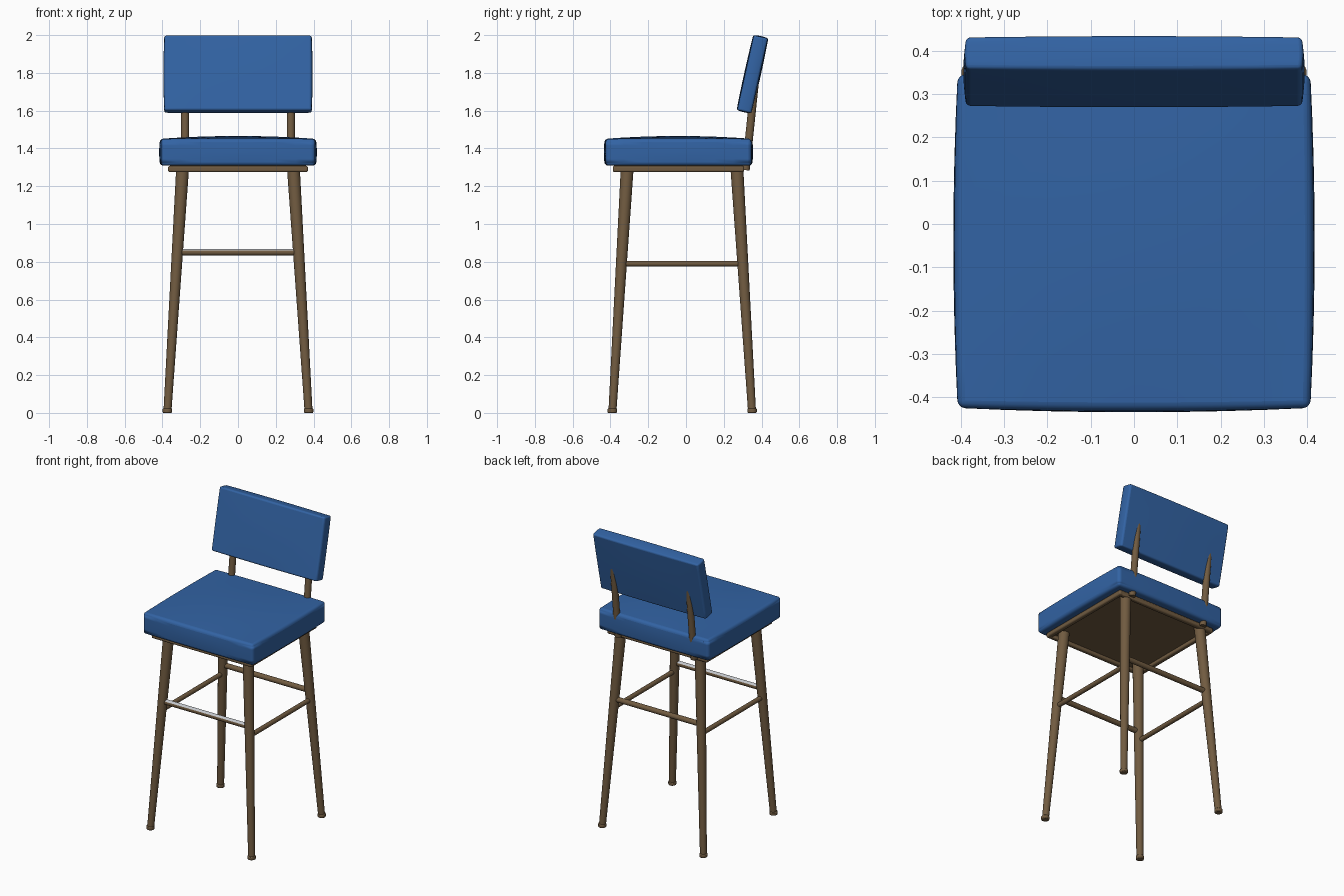
import bpy
import bmesh
from math import radians
from mathutils import Matrix, Vector

if "Cube" in bpy.data.objects:
    bpy.data.objects.remove(bpy.data.objects["Cube"])


def material(name, rgb, roughness=0.6):
    m = bpy.data.materials.new(name)
    m.use_nodes = True
    m.diffuse_color = (*rgb, 1)
    bsdf = m.node_tree.nodes["Principled BSDF"]
    bsdf.inputs["Base Color"].default_value = (*rgb, 1)
    bsdf.inputs["Roughness"].default_value = roughness
    return m


blue = material("blue upholstery", (0.032, 0.125, 0.37))
wood = material("brown wood", (0.165, 0.105, 0.052))
metal = material("grey metal", (0.55, 0.57, 0.6), 0.4)


def finish(name, bm, mat):
    mesh = bpy.data.meshes.new(name)
    bm.to_mesh(mesh)
    bm.free()
    mesh.materials.append(mat)
    obj = bpy.data.objects.new(name, mesh)
    bpy.context.collection.objects.link(obj)
    return obj


def smooth(obj, angle=40):
    bpy.ops.object.select_all(action="DESELECT")
    obj.select_set(True)
    bpy.context.view_layer.objects.active = obj
    bpy.ops.object.shade_smooth_by_angle(angle=radians(angle))


def bevel(obj, width, segments):
    mod = obj.modifiers.new("rounded edges", "BEVEL")
    mod.width = width
    mod.segments = segments
    mod.limit_method = "ANGLE"
    mod.angle_limit = radians(50)


def rod(name, start, end, r1, r2, mat=wood):
    """Round bar between two points, tapering from r1 to r2."""
    a, b = Vector(start), Vector(end)
    axis = b - a
    turn = axis.to_track_quat("Z", "Y").to_matrix().to_4x4()
    bm = bmesh.new()
    bmesh.ops.create_cone(bm, cap_ends=True, segments=24, radius1=r1, radius2=r2,
                          depth=axis.length, matrix=Matrix.Translation((a + b) / 2) @ turn)
    obj = finish(name, bm, mat)
    smooth(obj)
    return obj


def box(name, centre, size, mat=wood, round_edge=0.008):
    bm = bmesh.new()
    bmesh.ops.create_cube(bm, size=1, matrix=Matrix.Translation(centre) @ Matrix.Diagonal((*size, 1)))
    obj = finish(name, bm, mat)
    if round_edge:
        bevel(obj, round_edge, 2)
        smooth(obj)
    return obj


def cushion(name, centre, size, swell, tilt=0):
    """Padded box; swell gives the outward bulge of -x/+x, -y/+y, bottom and top."""
    bm = bmesh.new()
    bmesh.ops.create_cube(bm, size=2)
    bmesh.ops.subdivide_edges(bm, edges=bm.edges[:], cuts=7, use_grid_fill=True)
    for v in bm.verts:
        x, y, z = v.co
        fx, fy, fz = 1 - x * x, 1 - y * y, 1 - z * z
        v.co = (x * (size[0] / 2 + swell[0] * fy * (0.5 + 0.5 * fz)),
                y * (size[1] / 2 + swell[1] * fx * (0.5 + 0.5 * fz)),
                z * size[2] / 2 + (swell[3] * max(z, 0) + swell[2] * min(z, 0)) * fx * fy)
    bm.transform(Matrix.Translation(centre) @ Matrix.Rotation(tilt, 4, "X"))
    obj = finish(name, bm, blue)
    bevel(obj, 0.022, 4)
    smooth(obj)
    return obj


# Upholstery
cushion("seat_cushion", (0, -0.04, 1.38), (0.815, 0.77, 0.142), (0.01, 0.01, 0, 0.015))
cushion("back_cushion", (0, 0.352, 1.793), (0.775, 0.076, 0.405), (0.007, 0.006, 0.004, 0.004),
        tilt=radians(-12.5))

# Seat base: panel with a raised rim underneath
box("seat_panel", (0, -0.04, 1.304), (0.72, 0.68, 0.016), round_edge=0)
for side in (-1, 1):
    tag = "left" if side > 0 else "right"
    end = "back" if side > 0 else "front"
    box(f"seat_rim_{tag}", (side * 0.355, -0.04, 1.291), (0.03, 0.695, 0.032))
    box(f"seat_rim_{end}", (0, -0.04 + side * 0.3325, 1.291), (0.74, 0.03, 0.032))

# Splayed legs with feet, side bars and back posts
LEG_H = 1.3


def leg_point(sx, sy, z):
    t = z / LEG_H
    return (sx * (0.374 - 0.081 * t), -0.02 + sy * (0.37 - 0.08 * t) - 0.001 * t, z)


for sx in (-1, 1):
    tag = "left" if sx > 0 else "right"
    for sy in (-1, 1):
        end = "back" if sy > 0 else "front"
        rod(f"{end}_{tag}_leg", leg_point(sx, sy, 0.01), leg_point(sx, sy, LEG_H), 0.021, 0.034)
        fx, fy, _ = leg_point(sx, sy, 0)
        foot = rod(f"{end}_{tag}_foot", (fx, fy, 0), (fx, fy, 0.024), 0.025, 0.025)
        bevel(foot, 0.005, 2)
    rod(f"{tag}_side_bar", leg_point(sx, -1, 0.79), leg_point(sx, 1, 0.79), 0.015, 0.015)
    rod(f"{tag}_back_post", (sx * 0.28, 0.316, 1.285), (sx * 0.28, 0.37, 1.8), 0.021, 0.021)

# Cross bars; the front one carries a metal tread on its upper faces
rod("back_cross_bar", leg_point(-1, 1, 0.85), leg_point(1, 1, 0.85), 0.017, 0.017)
footrest = rod("front_footrest", leg_point(-1, -1, 0.85), leg_point(1, -1, 0.85), 0.017, 0.017)
footrest.data.materials.append(metal)
for face in footrest.data.polygons:
    if face.normal.z > 0.55:
        face.material_index = 1
